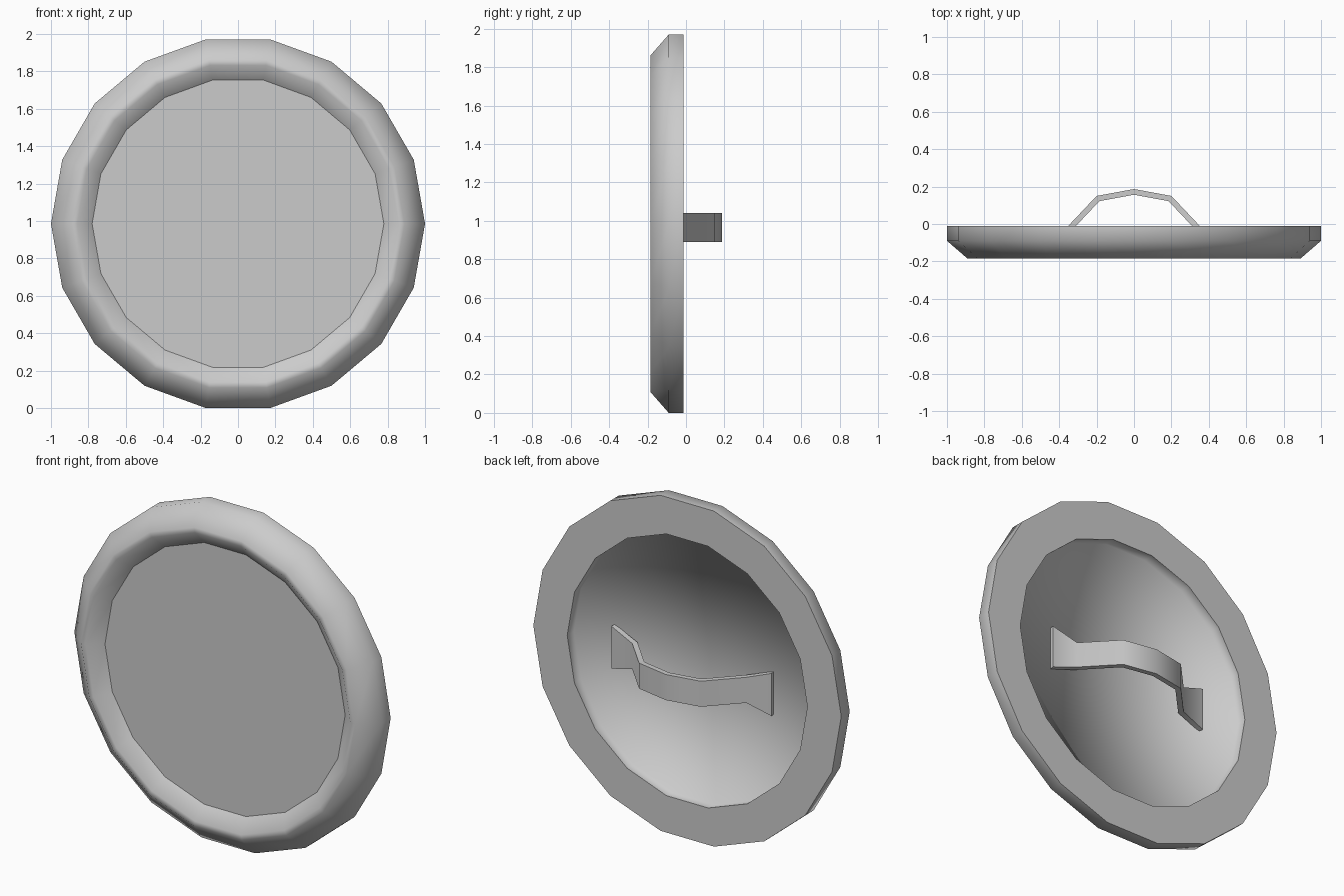
import bpy, bmesh, math

SIDES = 18
CENTRE_Z = 0.985

old = bpy.data.objects.get("Cube")
if old:
    bpy.data.objects.remove(old, do_unlink=True)

grey = bpy.data.materials.new("plain grey")
grey.use_nodes = True
colour = (0.6, 0.6, 0.6, 1)
grey.diffuse_color = colour
grey.node_tree.nodes["Principled BSDF"].inputs["Base Color"].default_value = colour


def make_object(name, bm):
    mesh = bpy.data.meshes.new(name)
    bm.to_mesh(mesh)
    bm.free()
    mesh.materials.append(grey)
    obj = bpy.data.objects.new(name, mesh)
    bpy.context.collection.objects.link(obj)
    obj.location.z = CENTRE_Z
    return obj


# Shield body: rings of (radius, depth, sharp edge), front plate to back plate
profile = [
    (0.78, -0.12, True),     # edge of recessed front plate
    (0.86, -0.185, False),   # rolled rim
    (0.89, -0.185, False),
    (1.00, -0.09, False),
    (1.00, -0.012, True),    # flat back of rim
    (0.78, -0.012, True),
    (0.78, -0.075, False),   # edge of back plate
]
bm = bmesh.new()
rings = []
for radius, y, sharp in profile:
    angles = [math.tau * i / SIDES for i in range(SIDES)]
    rings.append([bm.verts.new((radius * math.cos(a), y, radius * math.sin(a)))
                  for a in angles])
for a, b in zip(rings, rings[1:]):
    for i in range(SIDES):
        j = (i + 1) % SIDES
        bm.faces.new((a[i], a[j], b[j], b[i]))

# Front plate is one flat face, back plate is a fan
bm.faces.new(rings[0])
hub = bm.verts.new((0, profile[-1][1], 0))
for i in range(SIDES):
    bm.faces.new((rings[-1][i], rings[-1][(i + 1) % SIDES], hub))
bmesh.ops.recalc_face_normals(bm, faces=bm.faces)
for face in bm.faces:
    face.smooth = True
for ring, (_, _, sharp) in zip(rings, profile):
    for i in range(SIDES):
        bm.edges.get((ring[i], ring[(i + 1) % SIDES])).smooth = not sharp
make_object("shield_body", bm)

# Handle: bent strap with flared end pads, as (x, y, bottom, top)
half = [(0.52, -0.05, -0.14, 0.11), (0.37, -0.03, -0.095, 0.055),
        (0.20, 0.15, -0.095, 0.055)]
strap = half + [(0, 0.187, -0.095, 0.055)] + [(-x, y, lo, hi) for x, y, lo, hi in reversed(half)]
bm = bmesh.new()
pairs = [(bm.verts.new((x, y, lo)), bm.verts.new((x, y, hi))) for x, y, lo, hi in strap]
for a, b in zip(pairs, pairs[1:]):
    bm.faces.new((a[0], b[0], b[1], a[1]))
bm.normal_update()
if sum(f.normal.y for f in bm.faces) < 0:
    bmesh.ops.reverse_faces(bm, faces=bm.faces)
handle = make_object("grip_handle", bm)
thick = handle.modifiers.new("thickness", "SOLIDIFY")
thick.thickness = 0.03
thick.offset = -1
thick.use_even_offset = True

# Apply thickness, then smooth along the strap only
bpy.ops.object.select_all(action="DESELECT")
handle.select_set(True)
bpy.context.view_layer.objects.active = handle
bpy.ops.object.modifier_apply(modifier=thick.name)
bpy.ops.object.shade_smooth_by_angle(angle=math.radians(60))
